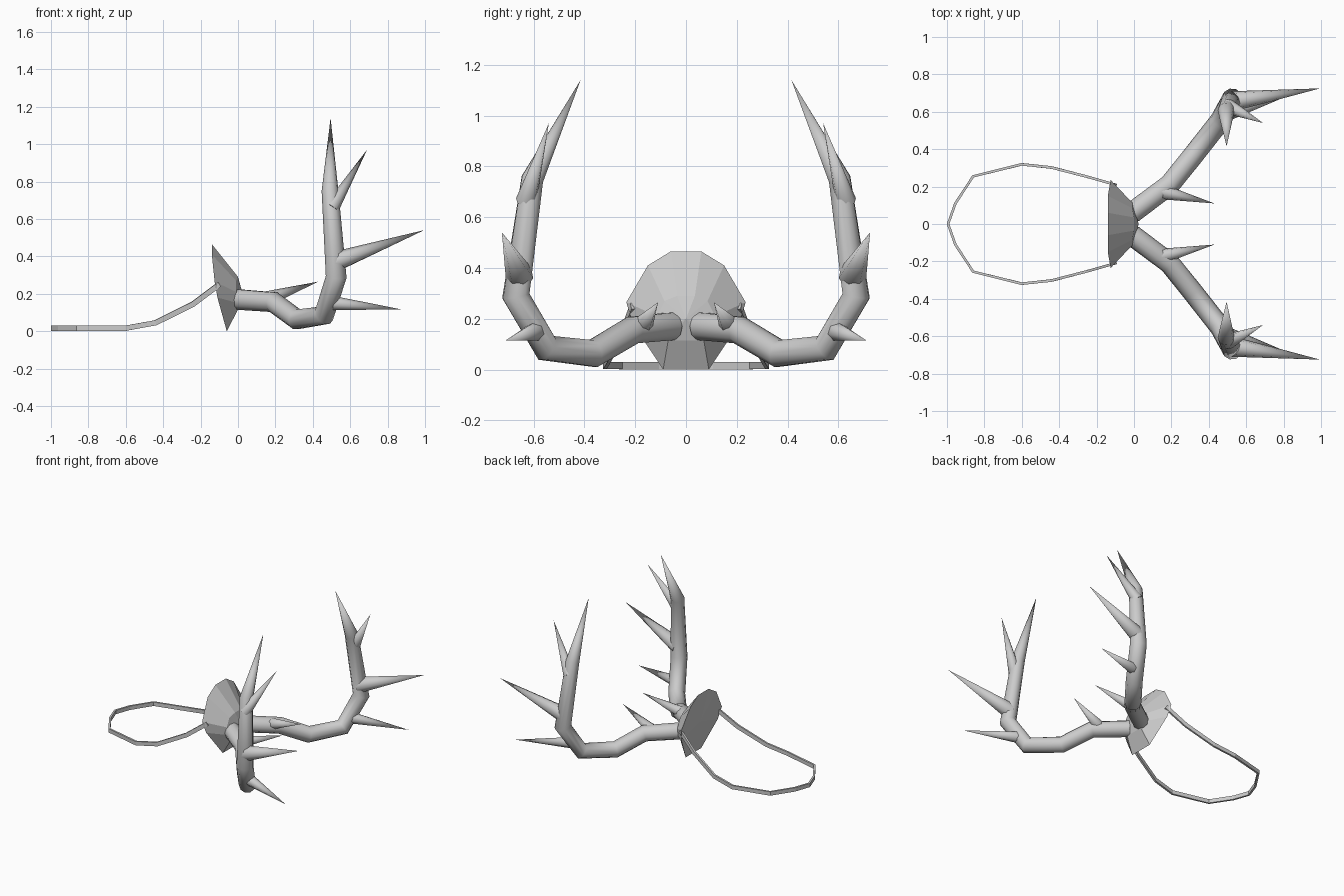
import bpy, bmesh, math
from mathutils import Vector

cube = bpy.data.objects.get("Cube")
if cube:
    bpy.data.objects.remove(cube, do_unlink=True)

grey = bpy.data.materials.new("plain grey")
grey.use_nodes = True
grey.diffuse_color = (0.6, 0.6, 0.6, 1)
grey.node_tree.nodes["Principled BSDF"].inputs["Base Color"].default_value = (0.6, 0.6, 0.6, 1)


def finish(name, bm, smooth=None, mirror=False):
    """Turn a bmesh into a named object, optionally smoothed and mirrored."""
    bmesh.ops.remove_doubles(bm, verts=bm.verts, dist=0.0005)
    bmesh.ops.recalc_face_normals(bm, faces=bm.faces)
    mesh = bpy.data.meshes.new(name)
    bm.to_mesh(mesh)
    bm.free()
    mesh.materials.append(grey)
    obj = bpy.data.objects.new(name, mesh)
    bpy.context.collection.objects.link(obj)
    bpy.ops.object.select_all(action='DESELECT')
    obj.select_set(True)
    bpy.context.view_layer.objects.active = obj
    if smooth:
        bpy.ops.object.shade_smooth_by_angle(angle=math.radians(smooth))
    if mirror:
        mod = obj.modifiers.new("mirror", 'MIRROR')
        mod.use_axis = (False, True, False)
        mod.use_mirror_merge = False
    return obj


def sweep(path, radii, section, ref):
    """Sweep a 2D section along a path, scaled by one radius per point."""
    bm = bmesh.new()
    pts = [Vector(p) for p in path]
    rings = []
    for i, (p, r) in enumerate(zip(pts, radii)):
        before = (p - pts[i - 1]).normalized() if i else Vector()
        after = (pts[i + 1] - p).normalized() if i + 1 < len(pts) else Vector()
        t = (before + after).normalized()
        side = (ref - t * ref.dot(t)).normalized()
        up = t.cross(side)
        rings.append([bm.verts.new(p + (side * a + up * b) * r) for a, b in section])
    n = len(section)
    for lo, hi in zip(rings, rings[1:]):
        for k in range(n):
            bm.faces.new((lo[k], lo[(k + 1) % n], hi[(k + 1) % n], hi[k]))
    bm.faces.new(rings[0])
    bm.faces.new(rings[-1])
    return bm


def circle(n):
    return [(math.cos(k * math.tau / n), math.sin(k * math.tau / n)) for k in range(n)]


# Main antler beams
beam = [(-0.01, 0.06, 0.17), (0.19, 0.21, 0.155), (0.315, 0.365, 0.063), (0.46, 0.55, 0.085),
        (0.525, 0.67, 0.29), (0.492, 0.605, 0.75), (0.495, 0.415, 1.14)]
beam_radii = [0.057, 0.056, 0.056, 0.056, 0.056, 0.045, 0]
finish("antler_beam", sweep(beam, beam_radii, circle(10), Vector((0.75, -0.66, 0))), 50, True)

# Tines: base, tip, base radius
tines = {
    "brow_tine": ((0.16, 0.17, 0.175), (0.43, 0.11, 0.265), 0.04),
    "lower_tine": ((0.5, 0.59, 0.15), (0.88, 0.71, 0.115), 0.04),
    "middle_tine": ((0.52, 0.655, 0.37), (0.995, 0.725, 0.54), 0.056),
    "upper_tine": ((0.5, 0.63, 0.66), (0.69, 0.54, 0.97), 0.042),
}
for name, (base, tip, radius) in tines.items():
    finish(name, sweep([base, tip], [radius, 0], circle(7), Vector((0, 0, 1))), 60, True)

# Faceted mounting boss with a flat back
rim = [(-0.14, 0.06, 0.465), (-0.14, 0.15, 0.41), (-0.125, 0.235, 0.265),
       (-0.11, 0.21, 0.18), (-0.06, 0.09, 0)]
inner = [(0, 0.035, 0.29), (-0.01, 0.085, 0.27), (-0.01, 0.115, 0.21),
         (0, 0.1, 0.15), (0, 0.07, 0.115)]


def full_ring(bm, half):
    pts = half + [(x, -y, z) for x, y, z in reversed(half)]
    return [bm.verts.new(p) for p in pts]


bm = bmesh.new()
outer_ring, inner_ring = full_ring(bm, rim), full_ring(bm, inner)
apex = bm.verts.new((0.025, 0, 0.2))
back = bm.verts.new((-0.115, 0, 0.24))
count = len(outer_ring)
for k in range(count):
    j = (k + 1) % count
    bm.faces.new((outer_ring[k], outer_ring[j], inner_ring[j], inner_ring[k]))
    bm.faces.new((inner_ring[k], inner_ring[j], apex))
    bm.faces.new((outer_ring[j], outer_ring[k], back))
finish("mounting_boss", bm)

# Thin strap looping behind the boss
half = [(-0.1, 0.21, 0.25), (-0.24, 0.25, 0.145), (-0.44, 0.302, 0.045), (-0.6, 0.319, 0.016),
        (-0.86, 0.255, 0.015), (-0.955, 0.11, 0.015), (-0.994, 0, 0.015)]
loop = half + [(x, -y, z) for x, y, z in reversed(half[:-1])]
band = [(-1, -0.5), (1, -0.5), (1, 0.5), (-1, 0.5)]
finish("strap", sweep(loop, [0.014] * len(loop), band, Vector((0, 0, 1))))
